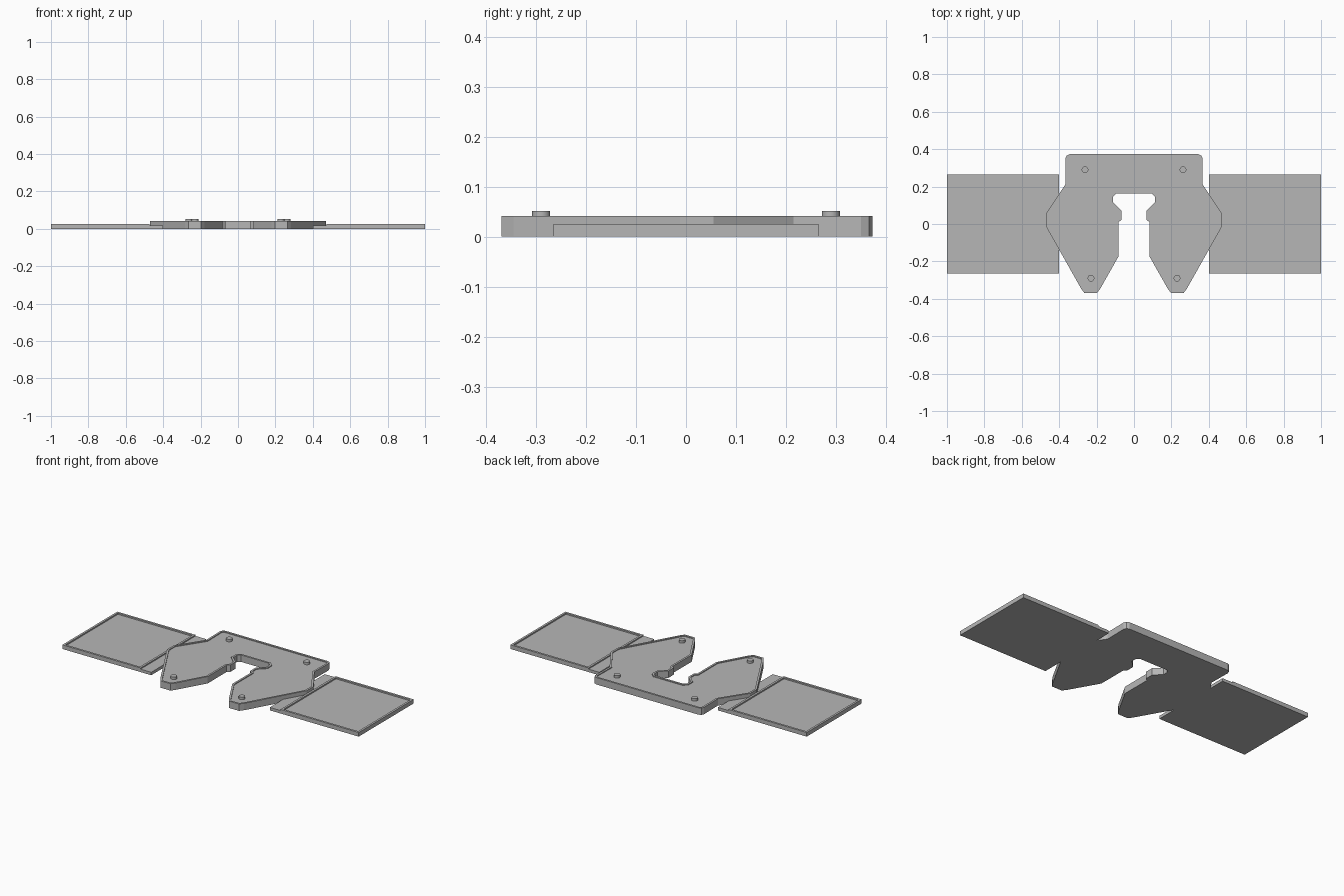
import bpy, bmesh
from mathutils import Vector

cube = bpy.data.objects.get("Cube")
if cube:
    bpy.data.objects.remove(cube, do_unlink=True)

gray = bpy.data.materials.new("light gray")
gray.use_nodes = True
color = (0.47, 0.47, 0.47, 1)
gray.diffuse_color = color
gray.node_tree.nodes["Principled BSDF"].inputs["Base Color"].default_value = color


def finish(bm, name):
    bmesh.ops.recalc_face_normals(bm, faces=bm.faces)
    mesh = bpy.data.meshes.new(name)
    bm.to_mesh(mesh)
    bm.free()
    mesh.materials.append(gray)
    obj = bpy.data.objects.new(name, mesh)
    bpy.context.collection.objects.link(obj)
    return obj


def prism(outline, height):
    """Closed prism on the ground; returns its bmesh and top face."""
    bm = bmesh.new()
    face = bm.faces.new([bm.verts.new((x, y, 0)) for x, y in outline])
    geom = bmesh.ops.extrude_face_region(bm, geom=[face])["geom"]
    verts = [g for g in geom if isinstance(g, bmesh.types.BMVert)]
    bmesh.ops.translate(bm, verts=verts, vec=(0, 0, height))
    bmesh.ops.recalc_face_normals(bm, faces=bm.faces)
    return bm, max(bm.faces, key=lambda f: f.calc_center_median().z)


def sink_with_rim(bm, top, rim, depth):
    """Leave a rim around the top face and lower the inside."""
    bmesh.ops.inset_region(bm, faces=[top], thickness=rim, use_even_offset=True)
    inner = bmesh.ops.extrude_discrete_faces(bm, faces=[top])["faces"][0]
    bmesh.ops.translate(bm, verts=inner.verts, vec=(0, 0, -depth))
    return inner


# Body: notched plate with a rim
half = [(0.094, 0.163), (0.111, 0.147), (0.111, 0.115), (0.067, 0.072),
        (0.067, 0.022), (0.083, 0.01), (0.083, -0.174), (0.18, -0.345),
        (0.198, -0.369), (0.265, -0.369), (0.283, -0.345), (0.471, -0.012),
        (0.471, 0.055), (0.365, 0.215), (0.367, 0.35), (0.36, 0.366), (0.345, 0.373)]
outline = half + [(-x, y) for x, y in reversed(half)]
HEIGHT, RIB_TOP, FLOOR = 0.042, 0.037, 0.02
bm, top = prism(outline, HEIGHT)
sink_with_rim(bm, top, 0.012, HEIGHT - RIB_TOP)


def inside_faces():
    return [f for f in bm.faces
            if abs(f.calc_center_median().z - RIB_TOP) < 1e-4 and abs(f.normal.z) > 0.9]


# Cut the inside along the rib edges, then lower everything between the ribs
first, step, rib_count = 0.117, 0.0333, 4
cuts = [(Vector((s * (first + step * i), 0, 0)), Vector((1, 0, 0)))
        for s in (-1, 1) for i in range(rib_count * 2)]
cuts.append((Vector((0, 0.352, 0)), Vector((0, 1, 0))))
for point, normal in cuts:
    bm.normal_update()
    faces = inside_faces()
    geom = set(faces)
    for f in faces:
        geom.update(f.edges)
        geom.update(f.verts)
    bmesh.ops.bisect_plane(bm, geom=list(geom), dist=1e-5, plane_co=point, plane_no=normal)


def is_rib(face):
    xs = [abs(v.co.x) for v in face.verts]
    middle = (min(xs) + max(xs)) / 2
    slot = (middle - first) / step
    return (0 < slot < rib_count * 2 and int(slot) % 2 == 0
            and face.calc_center_median().y < 0.352)


bm.normal_update()
grooves = [f for f in inside_faces() if not is_rib(f)]
geom = bmesh.ops.extrude_face_region(bm, geom=grooves)["geom"]
bmesh.ops.translate(bm, verts=[g for g in geom if isinstance(g, bmesh.types.BMVert)],
                    vec=(0, 0, FLOOR - RIB_TOP))
finish(bm, "ribbed_body")

# Side panels with a lower tab toward the body, and the locating pegs
for side, sign in (("left", 1), ("right", -1)):
    def rectangle(x0, x1, y):
        return [(sign * x0, -y), (sign * x1, -y), (sign * x1, y), (sign * x0, y)]

    bm, top = prism(rectangle(0.472, 1.0, 0.265), 0.025)
    sink_with_rim(bm, top, 0.013, 0.008)
    finish(bm, side + "_panel")
    bm, top = prism(rectangle(0.4, 0.472, 0.265), 0.018)
    finish(bm, side + "_panel_tab")

    for place, x, y in (("back", 0.262, 0.29), ("front", 0.23, -0.29)):
        bm = bmesh.new()
        bmesh.ops.create_cone(bm, cap_ends=True, segments=24, radius1=0.018,
                              radius2=0.018, depth=0.037)
        bmesh.ops.translate(bm, verts=bm.verts, vec=(sign * x, y, 0.0335))
        peg = finish(bm, side + "_" + place + "_peg")
        bpy.ops.object.select_all(action="DESELECT")
        peg.select_set(True)
        bpy.context.view_layer.objects.active = peg
        bpy.ops.object.shade_smooth_by_angle()
